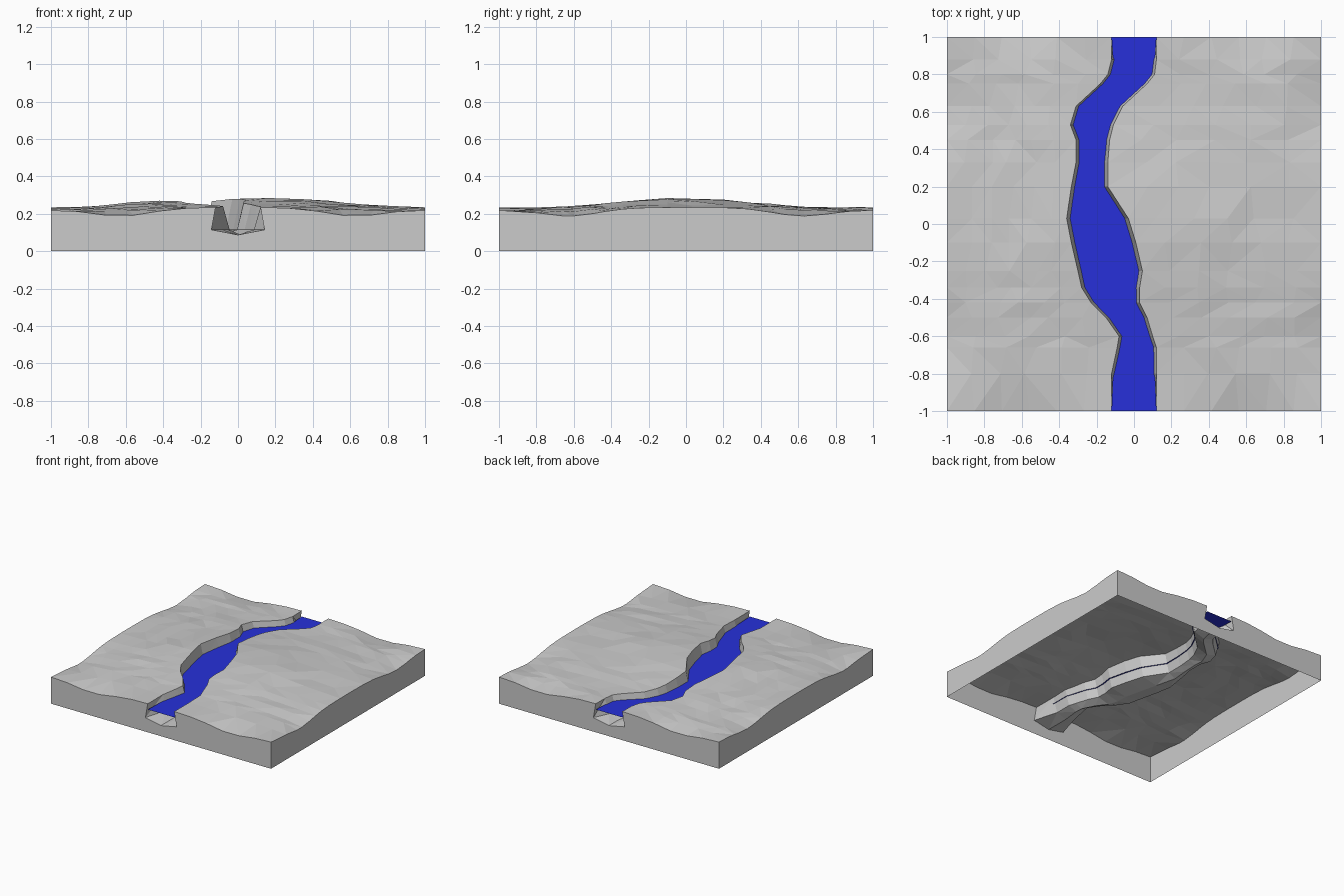
import bpy, bmesh, math, random

random.seed(4)
cube = bpy.data.objects.get("Cube")
if cube:
    bpy.data.objects.remove(cube, do_unlink=True)


def material(name, color):
    mat = bpy.data.materials.new(name)
    mat.use_nodes = True
    mat.diffuse_color = color
    mat.node_tree.nodes["Principled BSDF"].inputs["Base Color"].default_value = color
    return mat


def make_object(name, bm, mat):
    mesh = bpy.data.meshes.new(name)
    bm.to_mesh(mesh)
    bm.free()
    mesh.materials.append(mat)
    obj = bpy.data.objects.new(name, mesh)
    bpy.context.collection.objects.link(obj)
    return obj


def grid_faces(bm, rows):
    for a, b in zip(rows, rows[1:]):
        for i in range(len(a) - 1):
            bm.faces.new((a[i], a[i + 1], b[i + 1], b[i]))


def bell(d, width):
    return math.exp(-(d / width) ** 2)


def height(x, y):
    # Matching border profile on all four sides, with a hill beside the river
    dips = bell(abs(x) - 0.62, 0.22) * y ** 6 + bell(abs(y) - 0.62, 0.22) * x ** 6
    inside = (1 - x ** 4) * (1 - y ** 4)
    hill = 0.055 * bell(x - 0.15, 0.55) * bell(y + 0.02, 0.5)
    rise = 0.022 * bell(x + 0.5, 0.3) * bell(y + 0.1, 0.6)
    return 0.235 - 0.012 * (x * y) ** 2 - 0.042 * dips + inside * (hill + rise - 0.006)


# River banks: y, left edge x, right edge x
BANKS = [
    (-1, -.12, .12), (-.8, -.12, .12), (-.66, -.09, .12), (-.6, -.08, .1),
    (-.5, -.15, .07), (-.42, -.23, .03), (-.34, -.28, .03), (-.25, -.3, .045),
    (-.1, -.335, .01), (.03, -.36, -.03), (.2, -.335, -.14), (.33, -.31, -.14),
    (.45, -.31, -.13), (.53, -.34, -.11), (.63, -.31, -.06), (.75, -.18, .07),
    (.8, -.14, .11), (.88, -.12, .12), (1, -.12, .12)]
COLS = 6
WATER = 0.187

# Terrain with the river bed: one loft of cross-sections
bm = bmesh.new()
rows, water_rows = [], []
for y, left, right in BANKS:
    end = abs(y) == 1
    inset = -0.022 if end else 0.035

    def ground(x, free=True):
        z = height(x, y)
        if free and not end:
            x += random.uniform(-0.03, 0.03)
            z += random.uniform(-0.005, 0.005)
        return (x, y, z)

    pts = [ground(-1 + (left + 1) * i / COLS, 0 < i) for i in range(COLS)]
    pts.append(ground(left, False))
    pts += [(left + inset, y, 0.115), ((left + right) / 2, y, 0.087),
            (right - inset, y, 0.115)]
    pts.append(ground(right, False))
    pts += [ground(right + (1 - right) * i / COLS, i < COLS) for i in range(1, COLS + 1)]
    rows.append([bm.verts.new(p) for p in pts])
    margin = 0 if end else 0.008
    water_rows.append(((left + margin, y, WATER), (right - margin, y, WATER)))
grid_faces(bm, rows)

# Outer walls down to the ground, open underneath
corner = {(x, y): bm.verts.new((x, y, 0)) for x in (-1, 1) for y in (-1, 1)}
borders = [(rows[0], (-1, -1), (1, -1)), (rows[-1], (-1, 1), (1, 1)),
           ([r[0] for r in rows], (-1, -1), (-1, 1)),
           ([r[-1] for r in rows], (1, -1), (1, 1))]
for border, start, stop in borders:
    bm.faces.new([corner[start]] + border + [corner[stop]])
bmesh.ops.triangulate(bm, faces=[f for f in bm.faces if len(f.verts) == 4])
bmesh.ops.recalc_face_normals(bm, faces=bm.faces)
if sum(f.normal.z for f in bm.faces) < 0:
    bmesh.ops.reverse_faces(bm, faces=bm.faces)
make_object("terrain", bm, material("stone grey", (0.6, 0.6, 0.6, 1)))

# River surface, its edges tucked into the banks
bm = bmesh.new()
grid_faces(bm, [[bm.verts.new(p) for p in row] for row in water_rows])
make_object("river_water", bm, material("river blue", (0.02, 0.03, 0.7, 1)))
